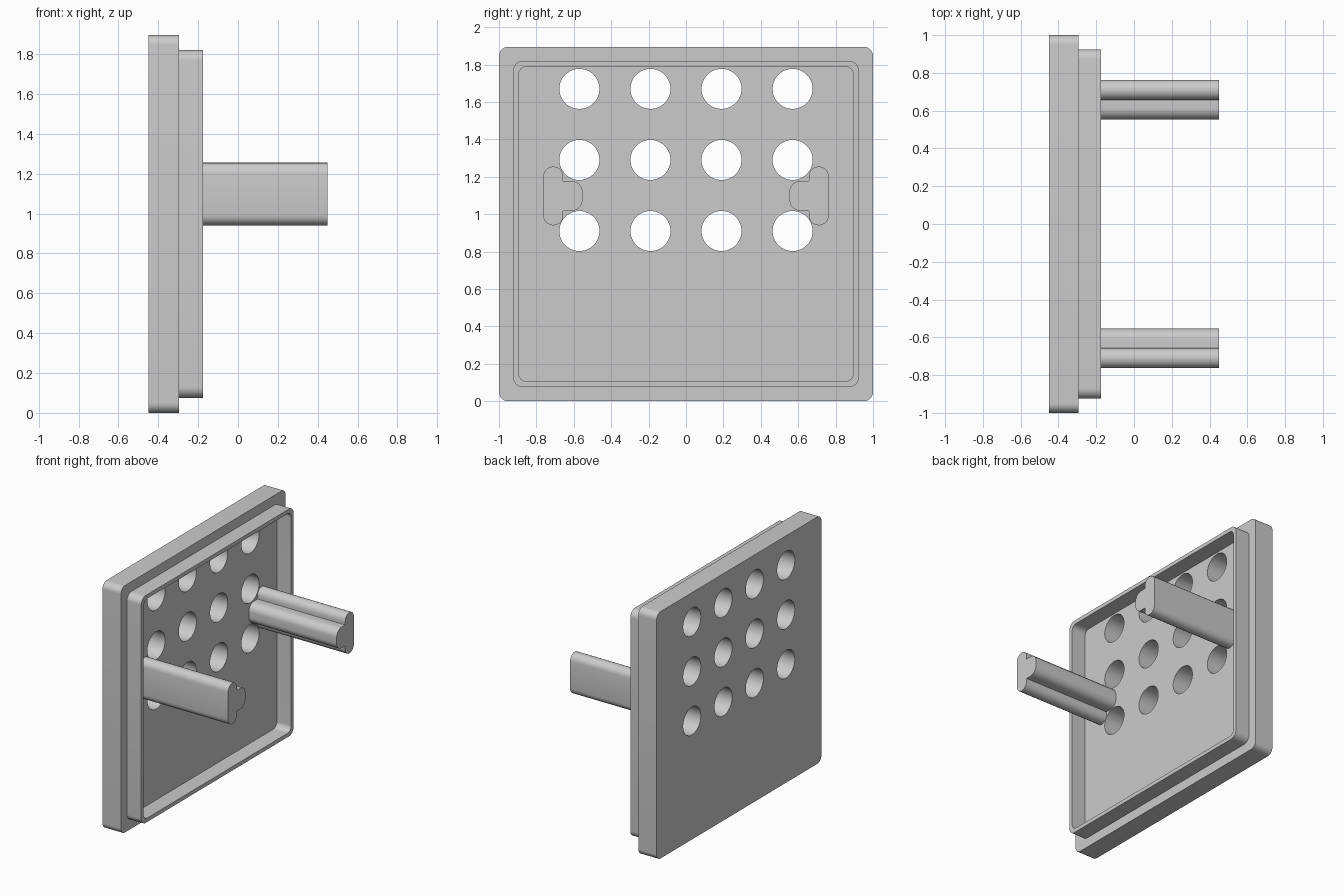
import bpy
import bmesh
from math import sin, cos, pi, radians
from mathutils import Matrix

cube = bpy.data.objects.get("Cube")
if cube:
    bpy.data.objects.remove(cube, do_unlink=True)

grey = bpy.data.materials.new("light_grey")
grey.use_nodes = True
grey.diffuse_color = (0.6, 0.6, 0.6, 1)
grey.node_tree.nodes["Principled BSDF"].inputs["Base Color"].default_value = (0.6, 0.6, 0.6, 1)

# Profile axes (u, v) become world (y, z); extrusion runs along x
TO_WORLD = Matrix(((0, 0, 1, 0), (1, 0, 0, 0), (0, 1, 0, 0), (0, 0, 0, 1)))


def arc(u, v, r, start, end, steps=10):
    angles = [radians(start + (end - start) * i / steps) for i in range(steps + 1)]
    return [(u + r * cos(a), v + r * sin(a)) for a in angles]


def circle(u, v, r, steps=48):
    return arc(u, v, r, 0, 360, steps)[:-1]


def rounded_rect(half, low, high, r):
    return (arc(half - r, high - r, r, 0, 90) + arc(r - half, high - r, r, 90, 180)
            + arc(r - half, low + r, r, 180, 270) + arc(half - r, low + r, r, 270, 360))


def prism(name, loops, x0, x1):
    """Extrude a filled outline, with any inner loops as holes, from x0 to x1."""
    curve = bpy.data.curves.new(name + "_outline", "CURVE")
    curve.dimensions = "2D"
    curve.fill_mode = "BOTH"
    curve.extrude = (x1 - x0) / 2
    for points in loops:
        spline = curve.splines.new("POLY")
        spline.points.add(len(points) - 1)
        for point, (u, v) in zip(spline.points, points):
            point.co = (u, v, 0, 1)
        spline.use_cyclic_u = True
    helper = bpy.data.objects.new(name + "_outline", curve)
    bpy.context.collection.objects.link(helper)
    bpy.context.view_layer.update()
    depsgraph = bpy.context.evaluated_depsgraph_get()
    mesh = bpy.data.meshes.new_from_object(helper.evaluated_get(depsgraph))
    bpy.data.objects.remove(helper, do_unlink=True)

    bm = bmesh.new()
    bm.from_mesh(mesh)
    bmesh.ops.transform(bm, matrix=Matrix.Translation(((x0 + x1) / 2, 0, 0)) @ TO_WORLD,
                        verts=bm.verts)
    bmesh.ops.remove_doubles(bm, verts=bm.verts, dist=0.0001)
    bmesh.ops.recalc_face_normals(bm, faces=bm.faces)
    bm.to_mesh(mesh)
    bm.free()
    mesh.materials.clear()
    mesh.materials.append(grey)
    obj = bpy.data.objects.new(name, mesh)
    bpy.context.collection.objects.link(obj)
    bpy.ops.object.select_all(action="DESELECT")
    obj.select_set(True)
    bpy.context.view_layer.objects.active = obj
    bpy.ops.object.shade_smooth_by_angle(angle=radians(30))
    return obj


BACK, FLOOR, RIM, TIP = -0.45, -0.295, -0.175, 0.45

# Cover plate with a grid of round vents
vents = [circle(-0.57 + 0.38 * col, 0.91 + 0.38 * row, 0.107)
         for row in range(3) for col in range(4)]
prism("cover_plate", [rounded_rect(1, 0, 1.895, 0.05)] + vents, BACK, FLOOR)

# Thin raised lip inset from the plate edge
prism("raised_lip", [rounded_rect(0.925, 0.075, 1.82, 0.055),
                     rounded_rect(0.895, 0.105, 1.79, 0.045)], FLOOR, RIM)

# T-section pegs: a round-ended outer flange with a rounded web facing inwards
flange_r, web_r = 0.053, 0.06
mid, top, bottom = 0.71, 1.255, 0.94
web_in, web_low, web_high = 0.553, 1.018, 1.178
section = (arc(mid, bottom + flange_r, flange_r, 180, 360)
           + arc(mid, top - flange_r, flange_r, 0, 180)
           + [(mid - flange_r, web_high)]
           + arc(web_in + web_r, web_high - web_r, web_r, 90, 180)
           + arc(web_in + web_r, web_low + web_r, web_r, 180, 270)
           + [(mid - flange_r, web_low)])
for side, sign in (("back", 1), ("front", -1)):
    prism(side + "_peg", [[(sign * u, v) for u, v in section]], FLOOR, TIP)
